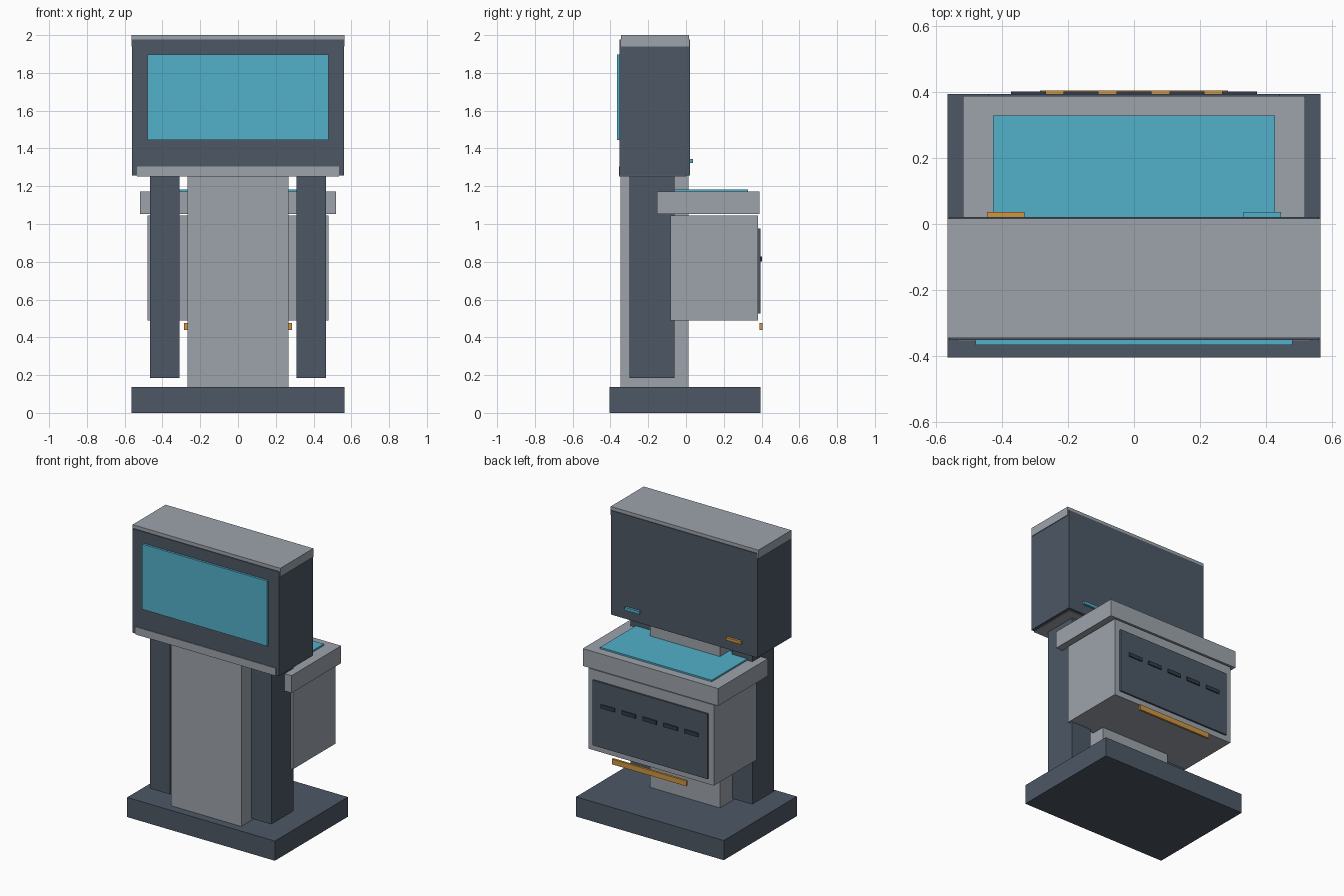
import bpy, bmesh

if "Cube" in bpy.data.objects:
    bpy.data.objects.remove(bpy.data.objects["Cube"])


def material(name, rgb):
    # 0-255 screen colour converted to linear
    m = bpy.data.materials.new(name)
    lin = [((c / 255 + 0.055) / 1.055) ** 2.4 for c in rgb]
    m.diffuse_color = (*lin, 1)
    m.use_nodes = True
    m.node_tree.nodes["Principled BSDF"].inputs["Base Color"].default_value = m.diffuse_color
    return m


SLATE = material("slate", (77, 88, 101))
GREY = material("light_grey", (157, 164, 172))
CYAN = material("screen_cyan", (82, 176, 201))
AMBER = material("amber", (208, 150, 66))
DARK = material("dark_slot", (52, 60, 71))


def box(name, mat, x, y, z):
    """Box from (min, max) ranges on each axis."""
    lo, hi = zip(x, y, z)
    bm = bmesh.new()
    bmesh.ops.create_cube(bm, size=1)
    for v in bm.verts:
        v.co = [hi[i] if v.co[i] > 0 else lo[i] for i in range(3)]
    me = bpy.data.meshes.new(name)
    bm.to_mesh(me)
    bm.free()
    me.materials.append(mat)
    ob = bpy.data.objects.new(name, me)
    bpy.context.collection.objects.link(ob)
    return ob


def wide(name, mat, half, y, z):
    """Box centred on x."""
    return box(name, mat, (-half, half), y, z)


# Base and supports
wide("base", SLATE, 0.565, (-0.404, 0.394), (0, 0.136))
wide("centre_column", GREY, 0.268, (-0.347, 0.012), (0.13, 1.256))
for side, s in (("left", -1), ("right", 1)):
    box(side + "_pillar", SLATE, sorted((s * 0.31, s * 0.465)), (-0.30, -0.06), (0.185, 1.26))

# Display head
wide("head", SLATE, 0.56, (-0.351, 0.021), (1.256, 1.976))
wide("head_cap", GREY, 0.565, (-0.345, 0.016), (1.94, 2.0))
wide("head_lower_trim", GREY, 0.535, (-0.355, 0.0), (1.252, 1.305))
wide("front_screen", CYAN, 0.48, (-0.366, -0.345), (1.446, 1.897))
box("amber_indicator", AMBER, (-0.445, -0.331), (0.015, 0.037), (1.323, 1.343))
box("cyan_indicator", CYAN, (0.331, 0.445), (0.015, 0.037), (1.323, 1.343))

# Rear cabinet with worktop and touch surface
wide("cabinet", GREY, 0.48, (-0.083, 0.382), (0.488, 1.045))
wide("worktop", GREY, 0.518, (-0.154, 0.388), (1.052, 1.172))
wide("worktop_screen", CYAN, 0.427, (-0.095, 0.329), (1.168, 1.183))

# Rear panel, vent slots and bar handle
wide("rear_panel", SLATE, 0.44, (0.378, 0.394), (0.527, 0.977))
for i in range(5):
    cx = (i - 2) * 0.16
    box(f"vent_slot_{i + 1}", DARK, (cx - 0.053, cx + 0.053), (0.39, 0.402), (0.802, 0.828))
wide("bar_handle", AMBER, 0.285, (0.389, 0.404), (0.44, 0.477))
